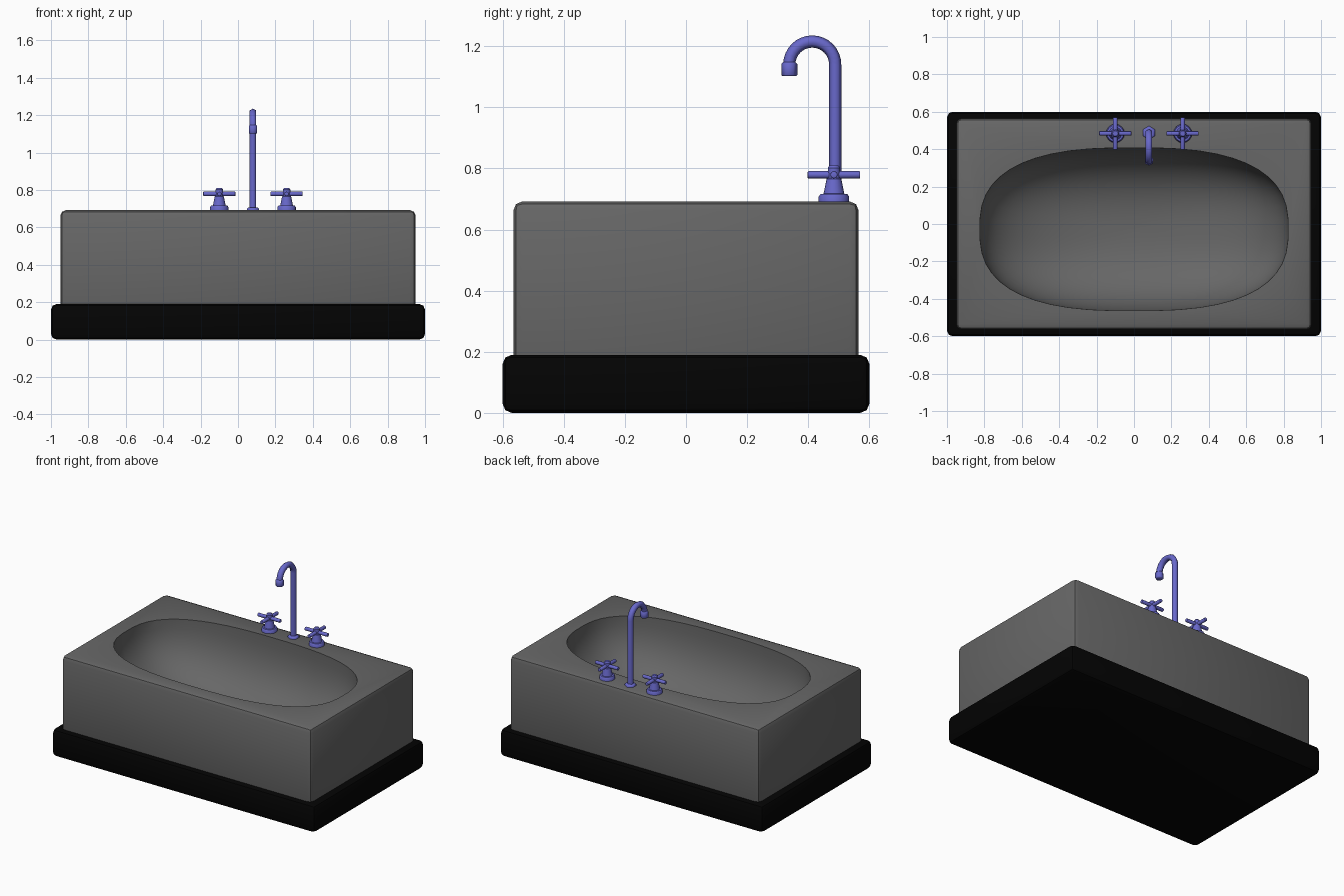
import bpy, bmesh
from math import sin, cos, pi, radians
from mathutils import Matrix

cube = bpy.data.objects.get("Cube")
if cube:
    bpy.data.objects.remove(cube, do_unlink=True)


def material(name, rgb):
    m = bpy.data.materials.new(name)
    m.use_nodes = True
    m.diffuse_color = (*rgb, 1)
    m.node_tree.nodes["Principled BSDF"].inputs["Base Color"].default_value = (*rgb, 1)
    return m


GREY = material("grey enamel", (0.135, 0.135, 0.135))
BLACK = material("black plinth", (0.001, 0.001, 0.001))
BLUE = material("blue metal", (0.14, 0.14, 0.6))


def select(ob):
    bpy.ops.object.select_all(action="DESELECT")
    ob.select_set(True)
    bpy.context.view_layer.objects.active = ob


def shade(ob, angle=35):
    select(ob)
    bpy.ops.object.shade_smooth_by_angle(angle=radians(angle))


def finish(name, bm, mat, angle=35):
    bmesh.ops.recalc_face_normals(bm, faces=bm.faces)
    mesh = bpy.data.meshes.new(name)
    bm.to_mesh(mesh)
    bm.free()
    mesh.materials.append(mat)
    ob = bpy.data.objects.new(name, mesh)
    bpy.context.collection.objects.link(ob)
    shade(ob, angle)
    return ob


def box(name, size, z0, z1, bevel, mat):
    bm = bmesh.new()
    bmesh.ops.create_cube(bm, size=1)
    bmesh.ops.scale(bm, vec=(size[0], size[1], z1 - z0), verts=bm.verts)
    bmesh.ops.translate(bm, vec=(0, 0, (z0 + z1) / 2), verts=bm.verts)
    bmesh.ops.bevel(bm, geom=bm.edges[:], offset=bevel, segments=2, profile=0.5, affect="EDGES")
    return finish(name, bm, mat)


def loft(bm, rings):
    """Skin a list of closed rings and cap both ends."""
    loops = [[bm.verts.new(p) for p in ring] for ring in rings]
    for a, b in zip(loops, loops[1:]):
        for i in range(len(a)):
            j = (i + 1) % len(a)
            bm.faces.new((a[i], a[j], b[j], b[i]))
    bm.faces.new(loops[0])
    bm.faces.new(loops[-1])


def turned(name, x, y, profile, sides=16, angle=35):
    """Solid of revolution about a vertical axis from (radius, z) pairs."""
    bm = bmesh.new()
    angles = [pi / 2 + 2 * pi * i / sides for i in range(sides)]
    loft(bm, [[(x + r * cos(a), y + r * sin(a), z) for a in angles] for r, z in profile])
    finish(name, bm, BLUE, angle)


# Plinth and tub block
box("plinth", (2.0, 1.2), 0, 0.19, 0.03, BLACK)
tub = box("tub", (1.9, 1.13), 0.1, 0.692, 0.03, GREY)

# Basin hollow, a rounded-rectangle bowl cut from the block
RIM, DEPTH, POWER, SECTION = 0.692, 0.45, 2.65, 2.4


def rounded(a):
    c, s = cos(a), sin(a)
    return (abs(c) ** (2 / POWER) * (1 if c > 0 else -1),
            abs(s) ** (2 / POWER) * (1 if s > 0 else -1))


outline = [rounded(2 * pi * (i + 0.5) / 48) for i in range(48)]
levels = [(1.0, RIM + 0.1), (1.0, RIM)]
for k in range(1, 16):
    t = k / 16 * pi / 2
    levels.append((cos(t) ** (2 / SECTION), RIM - DEPTH * sin(t) ** (2 / SECTION)))
levels.append((0.02, RIM - DEPTH))
bm = bmesh.new()
loft(bm, [[(0.825 * s * u, -0.028 + 0.436 * s * v, z) for u, v in outline] for s, z in levels])
cutter = finish("basin_cutter", bm, GREY)
cut = tub.modifiers.new("basin", "BOOLEAN")
cut.operation = "DIFFERENCE"
cut.solver = "EXACT"
cut.object = cutter
select(tub)
bpy.ops.object.modifier_apply(modifier="basin")
bpy.data.objects.remove(cutter, do_unlink=True)
shade(tub)

# Spout: six-sided riser and hooked neck
SX, SY, R, BEND, SIDES = 0.08, 0.488, 0.02, 0.075, 6
ARC_Y, ARC_Z = SY - BEND, 1.14
path = [(SY, 0.68, 0)]
for i in range(17):
    a = pi * i / 16
    path.append((ARC_Y + BEND * cos(a), ARC_Z + BEND * sin(a), a))
rings = []
for y, z, a in path:
    ring = []
    for i in range(SIDES):
        t = 2 * pi * i / SIDES
        off = R * cos(t)
        ring.append((SX + R * sin(t), y + off * cos(a), z + off * sin(a)))
    rings.append(ring)
bm = bmesh.new()
loft(bm, rings)
finish("spout", bm, BLUE, 65)

# Spout nozzle and foot
turned("nozzle", SX, ARC_Y - BEND,
       [(0.023, 1.102), (0.026, 1.106), (0.026, 1.142), (0.02, 1.148)], SIDES, 65)
turned("spout_foot", SX, SY, [(0.036, 0.685), (0.036, 0.7), (0.03, 0.706), (0.02, 0.707)], SIDES, 65)

# Taps: flange, tapered body, cap and crossed bars
for side, x in (("right", -0.1), ("left", 0.26)):
    y = 0.484
    turned(side + "_tap_body", x, y,
           [(0.05, 0.685), (0.05, 0.707), (0.044, 0.716), (0.034, 0.717),
            (0.024, 0.766), (0.02, 0.768), (0.02, 0.802), (0.014, 0.81)])
    bm = bmesh.new()
    for axis in "XY":
        turn = Matrix.Rotation(pi / 2, 4, axis)
        bar = bmesh.ops.create_cone(bm, cap_ends=True, segments=12, radius1=0.012,
                                    radius2=0.012, depth=0.172,
                                    matrix=Matrix.Translation((x, y, 0.779)) @ turn)
        tips = [e for e in {e for v in bar["verts"] for e in v.link_edges}
                if any(len(f.verts) > 4 for f in e.link_faces)]
        bmesh.ops.bevel(bm, geom=tips, offset=0.003, segments=2, profile=0.5, affect="EDGES")
    finish(side + "_tap_cross", bm, BLUE)
